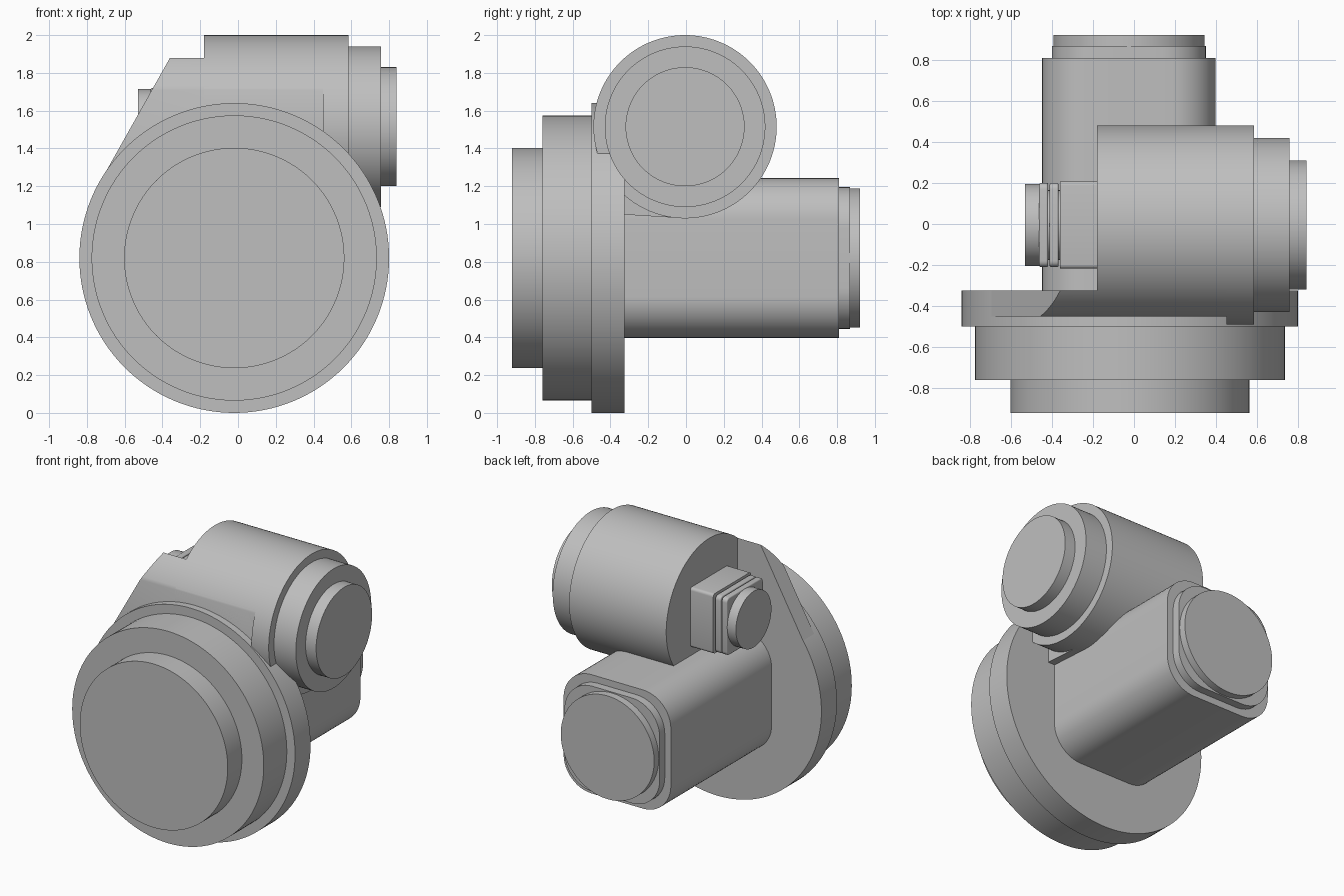
import bpy, bmesh
from math import sin, cos, pi, sqrt, radians
from mathutils import Vector

cube = bpy.data.objects.get("Cube")
if cube:
    bpy.data.objects.remove(cube, do_unlink=True)

grey = bpy.data.materials.new("plain grey")
grey.use_nodes = True
GREY = (0.52, 0.52, 0.52, 1)
grey.diffuse_color = GREY
grey.node_tree.nodes["Principled BSDF"].inputs["Base Color"].default_value = GREY


def circle(u, v, r, n=96):
    return [(u + r * cos(2 * pi * i / n), v + r * sin(2 * pi * i / n)) for i in range(n)]


def rounded_square(u, v, half, r, n=12):
    pts = []
    for k, (su, sv) in enumerate([(1, 1), (-1, 1), (-1, -1), (1, -1)]):
        for i in range(n + 1):
            a = (k + i / n) * pi / 2
            pts.append((u + su * (half - r) + r * cos(a), v + sv * (half - r) + r * sin(a)))
    return pts


def prism(name, pts, axis, start, end, cut=None, bevel=0):
    """Extrude a profile along x (points are y, z) or y (points are x, z)."""
    def place(p, d):
        return Vector((d, p[0], p[1])) if axis == "x" else Vector((p[0], d, p[1]))
    bm = bmesh.new()
    rings = [[bm.verts.new(place(p, d)) for p in pts] for d in (start, end)]
    bm.faces.new(rings[0])
    bm.faces.new(rings[1])
    for i in range(len(pts)):
        j = (i + 1) % len(pts)
        bm.faces.new((rings[0][i], rings[0][j], rings[1][j], rings[1][i]))
    if cut:  # remove everything on the normal's side of the plane
        bmesh.ops.bisect_plane(bm, geom=bm.verts[:] + bm.edges[:] + bm.faces[:],
                               plane_co=cut[0], plane_no=cut[1], clear_outer=True)
        bmesh.ops.holes_fill(bm, edges=[e for e in bm.edges if e.is_boundary])
    bmesh.ops.recalc_face_normals(bm, faces=bm.faces[:])
    mesh = bpy.data.meshes.new(name)
    bm.to_mesh(mesh)
    bm.free()
    mesh.materials.append(grey)
    ob = bpy.data.objects.new(name, mesh)
    bpy.context.collection.objects.link(ob)
    if bevel:
        mod = ob.modifiers.new("soft edges", "BEVEL")
        mod.width, mod.segments = bevel, 3
    bpy.ops.object.select_all(action="DESELECT")
    ob.select_set(True)
    bpy.context.view_layer.objects.active = ob
    bpy.ops.object.shade_smooth_by_angle(angle=radians(30))
    return ob


# Stepped front drum
CX, CZ = -0.02, 0.82
for name, r, y0, y1 in [("mounting_flange", 0.82, -0.50, -0.325),
                        ("drum_middle", 0.755, -0.76, -0.50),
                        ("drum_face", 0.583, -0.92, -0.76)]:
    prism(name, circle(CX, CZ, r, 128), "y", y0, y1)

# Rear motor with rounded square housing and round end cap
MX = -0.025
prism("rear_housing", rounded_square(MX, CZ, 0.423, 0.22), "y", -0.33, 0.81)
prism("rear_cover", rounded_square(MX, CZ, 0.375, 0.22), "y", 0.80, 0.868)
prism("rear_cap", circle(MX, CZ, 0.368), "y", 0.86, 0.92)

# Cross cylinder on top, flattened where it meets the flange
YC, ZC, R = -0.005, 1.515, 0.485
FLAT = -0.45
prism("cross_cylinder", circle(YC, ZC, R, 128), "x", -0.18, 0.45,
      cut=((0, FLAT, 0), (0, -1, 0)))
for name, r, x0, x1 in [("cross_cylinder_end", R, 0.45, 0.585),
                        ("cross_collar", 0.425, 0.58, 0.757),
                        ("cross_cap", 0.315, 0.75, 0.84)]:
    prism(name, circle(YC, ZC, r, 128), "x", x0, x1)

# Bracket joining the cylinder to the flange, with a slanted side
BACK, LOW = -0.325, 1.22
arc = [FLAT + (BACK - FLAT) * i / 12 for i in range(13)]
profile = [(BACK, LOW), (FLAT, LOW)] + [(y, ZC + sqrt(R * R - (y - YC) ** 2)) for y in arc]
prism("bracket", profile, "x", -0.80, 0.45,
      cut=((-0.36, 0, 1.88), (-0.87, 0, 0.49)))
prism("saddle", [(YC, 1.03), (-0.33, 1.05), (-0.33, 1.5), (YC, 1.5)], "x", -0.18, 0.45)

# Side connector: box, two plates on a neck, and a round plug
prism("connector_box", rounded_square(YC, ZC, 0.213, 0.02, 4), "x", -0.36, -0.17)
prism("connector_neck", circle(YC, ZC, 0.17, 48), "x", -0.47, -0.35)
for name, x0, x1 in [("connector_plate_inner", -0.411, -0.368),
                     ("connector_plate_outer", -0.462, -0.419)]:
    prism(name, rounded_square(YC, ZC, 0.205, 0.03, 4), "x", x0, x1, bevel=0.008)
prism("connector_plug", circle(YC, ZC, 0.2, 64), "x", -0.53, -0.455)
